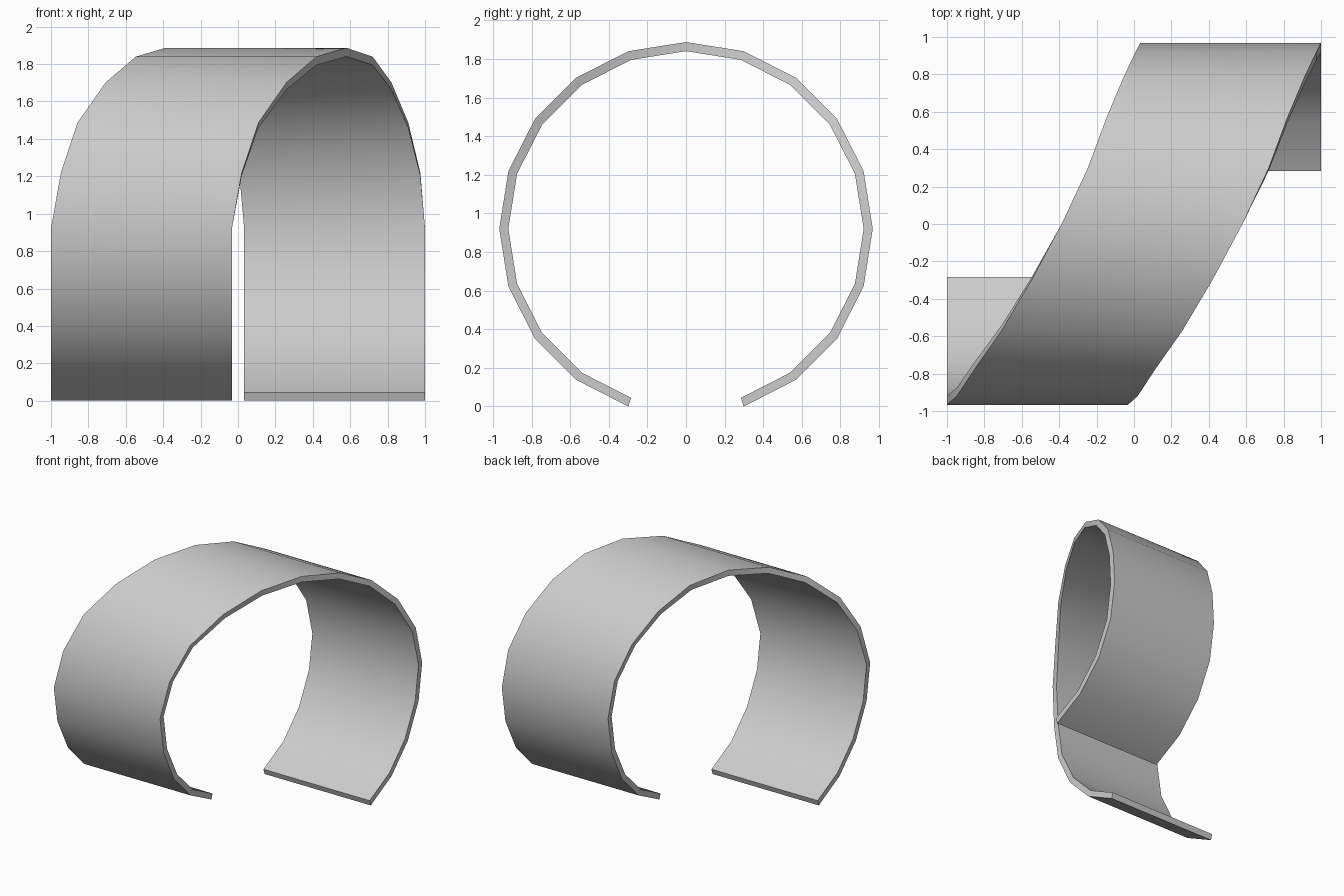
import bpy, bmesh, math

if "Cube" in bpy.data.objects:
    bpy.data.objects.remove(bpy.data.objects["Cube"])

R_OUT, R_IN, ZC, WIDTH = 0.967, 0.92, 0.92, 0.967
# right-hand edge x at every 18 degrees, from front side over the top to back side
ARC_X = [-0.033, 0.02, 0.11, 0.26, 0.42, 0.58, 0.72, 0.82, 0.91, 0.975, 1.0]

# open 20-sided band: straight below the middle, sheared sideways over the top
bm = bmesh.new()
rings = []
for k in range(-9, 10):
    a = math.radians(18 * k)              # 0 = top, positive = back
    xr = ARC_X[min(max(k + 5, 0), 10)]
    rings.append([bm.verts.new((x, r * math.sin(a), ZC + r * math.cos(a)))
                  for x, r in ((xr - WIDTH, R_OUT), (xr, R_OUT),
                               (xr, R_IN), (xr - WIDTH, R_IN))])
for p, q in zip(rings, rings[1:]):
    for i in range(4):
        j = (i + 1) % 4
        bm.faces.new((p[i], p[j], q[j], q[i]))
bm.faces.new(rings[0])
bm.faces.new(rings[-1])
bmesh.ops.recalc_face_normals(bm, faces=bm.faces)

mesh = bpy.data.meshes.new("cuff_band")
bm.to_mesh(mesh)
bm.free()
band = bpy.data.objects.new("cuff_band", mesh)
bpy.context.collection.objects.link(band)

# smooth curve, sharp rims
bpy.context.view_layer.objects.active = band
band.select_set(True)
bpy.ops.object.shade_smooth_by_angle(angle=math.radians(30))
